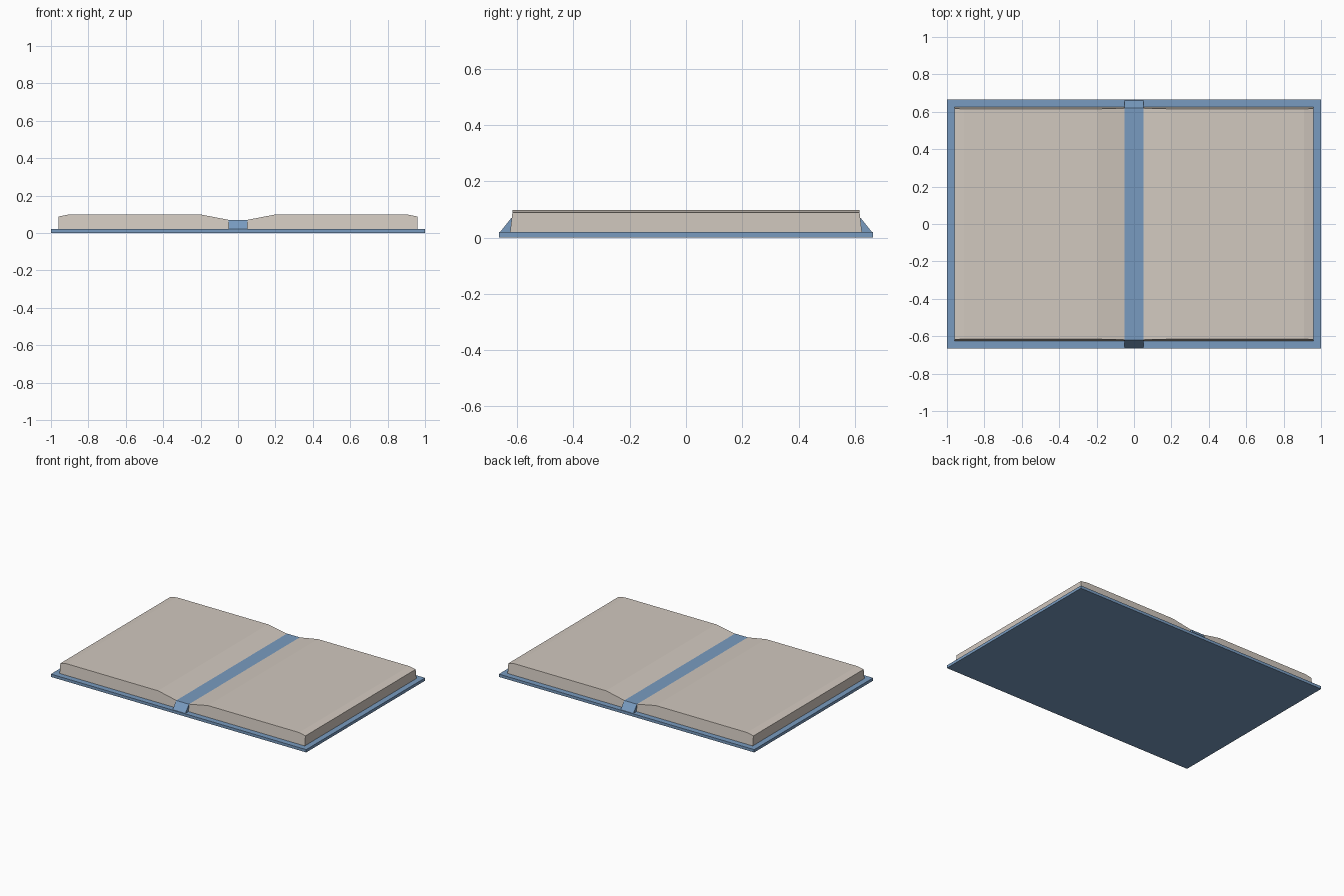
import bpy
import bmesh

cube = bpy.data.objects.get("Cube")
if cube:
    bpy.data.objects.remove(cube, do_unlink=True)

BASE = 0.02  # top of the cover board


def make_material(name, rgb):
    mat = bpy.data.materials.new(name)
    mat.use_nodes = True
    mat.diffuse_color = (*rgb, 1)
    mat.node_tree.nodes["Principled BSDF"].inputs["Base Color"].default_value = (*rgb, 1)
    return mat


def prism(name, profile, half_depth, slope, mat):
    """Extrude an xz profile along y; the ends lean inwards by slope per unit height."""
    bm = bmesh.new()
    rings = []
    for side in (-1, 1):
        rings.append([bm.verts.new((x, side * (half_depth - slope * (z - BASE)), z))
                      for x, z in profile])
    front, back = rings
    bm.faces.new(front)
    bm.faces.new(back[::-1])
    for i in range(len(profile)):
        j = (i + 1) % len(profile)
        bm.faces.new((front[i], back[i], back[j], front[j]))
    bmesh.ops.recalc_face_normals(bm, faces=bm.faces)
    mesh = bpy.data.meshes.new(name)
    bm.to_mesh(mesh)
    bm.free()
    mesh.materials.append(mat)
    obj = bpy.data.objects.new(name, mesh)
    bpy.context.collection.objects.link(obj)
    return obj


blue = make_material("cover blue", (0.19, 0.33, 0.53))
paper = make_material("paper beige", (0.64, 0.58, 0.52))

# Flat cover board
prism("cover", [(-1, 0), (1, 0), (1, BASE), (-1, BASE)], 0.665, 0, blue)

# Raised spine strip with sloping ends
prism("spine", [(-0.05, BASE), (0.05, BASE), (0.05, 0.07), (-0.05, 0.07)], 0.66, 0.8, blue)

# Page blocks, dipping towards the spine
page_profile = [(0.05, BASE), (0.96, BASE), (0.96, 0.088),
                (0.91, 0.098), (0.195, 0.098), (0.05, 0.07)]
for name, side in (("left_pages", 1), ("right_pages", -1)):
    prism(name, [(side * x, z) for x, z in page_profile], 0.625, 0.12, paper)
